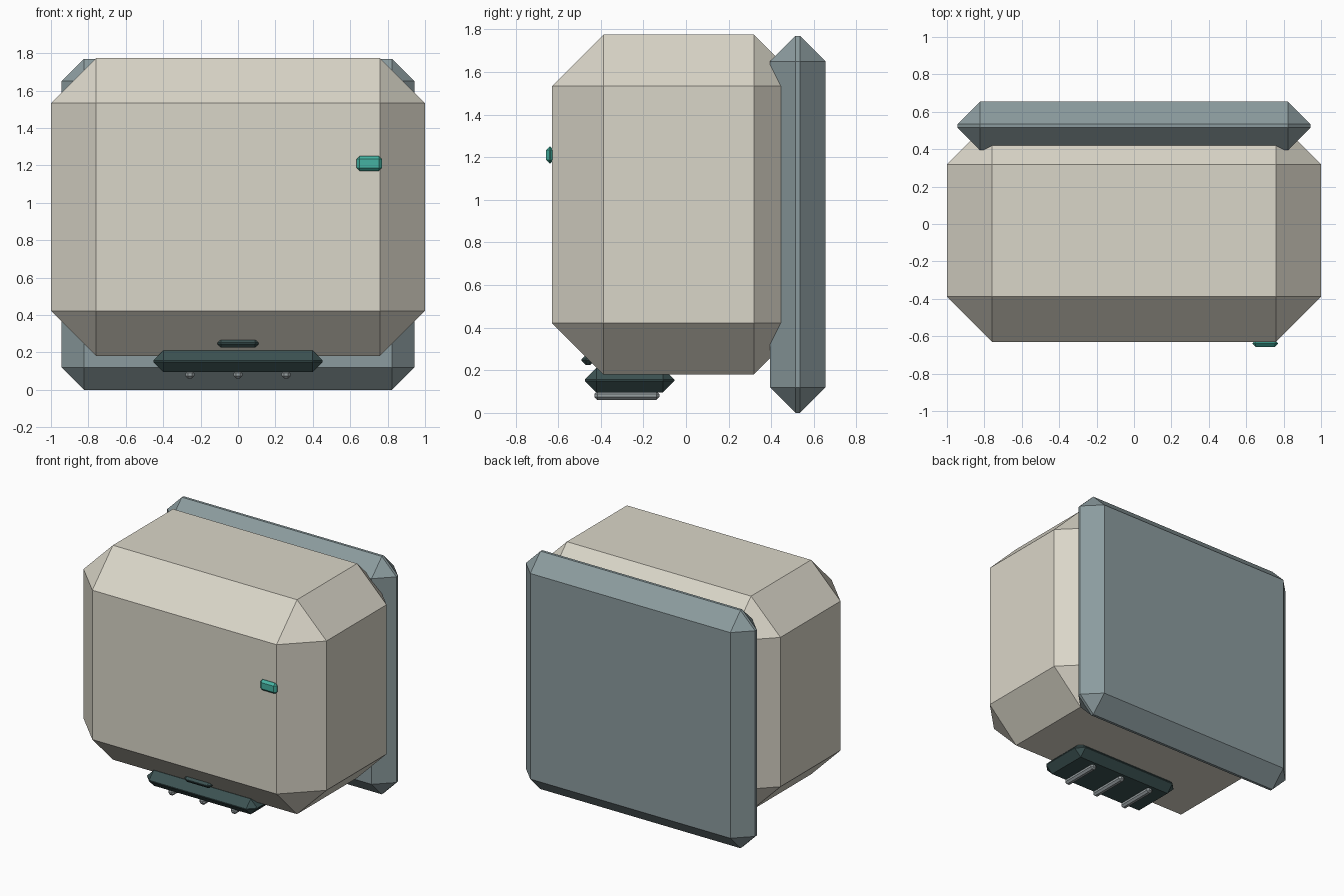
import bpy
import bmesh
from mathutils import Vector

if "Cube" in bpy.data.objects:
    bpy.data.objects.remove(bpy.data.objects["Cube"], do_unlink=True)


def material(name, rgb):
    mat = bpy.data.materials.new(name)
    mat.use_nodes = True
    color = (*rgb, 1)
    mat.diffuse_color = color
    mat.node_tree.nodes["Principled BSDF"].inputs["Base Color"].default_value = color
    return mat


def chamfered_box(name, low, high, chamfer, mat):
    """Box between two corners, with flat one-segment chamfers on every edge."""
    low, high = Vector(low), Vector(high)
    size, centre = high - low, (low + high) / 2
    bm = bmesh.new()
    bmesh.ops.create_cube(bm, size=1)
    bmesh.ops.scale(bm, vec=size, verts=bm.verts)
    bmesh.ops.bevel(bm, geom=bm.edges[:], offset=chamfer, offset_type='OFFSET',
                    segments=1, affect='EDGES')
    mesh = bpy.data.meshes.new(name)
    bm.to_mesh(mesh)
    bm.free()
    mesh.materials.append(mat)
    obj = bpy.data.objects.new(name, mesh)
    obj.location = centre
    bpy.context.collection.objects.link(obj)
    return obj


cream = material("warm cream", (0.70, 0.67, 0.58))
slate = material("slate blue grey", (0.26, 0.33, 0.345))
dark = material("dark teal", (0.045, 0.085, 0.085))
metal = material("light grey metal", (0.32, 0.36, 0.37))
teal = material("bright teal", (0.06, 0.45, 0.36))

# Main housing and the wall plate behind it
chamfered_box("housing", (-1, -0.63, 0.18), (1, 0.56, 1.775), 0.242, cream)
chamfered_box("back_plate", (-0.943, 0.395, 0), (0.943, 0.655, 1.77), 0.12, slate)

# Outlet under the housing, with three vanes
chamfered_box("outlet", (-0.453, -0.475, 0.095), (0.453, -0.055, 0.21), 0.054, dark)
for side, x in (("right", -0.257), ("middle", 0), ("left", 0.257)):
    chamfered_box(f"outlet_vane_{side}", (x - 0.024, -0.43, 0.06),
                  (x + 0.024, -0.125, 0.103), 0.014, metal)

# Small bar on the lower front slope, and the indicator light
chamfered_box("front_bar", (-0.11, -0.49, 0.225), (0.11, -0.43, 0.272), 0.02, dark)
chamfered_box("indicator_light", (0.633, -0.657, 1.17), (0.77, -0.62, 1.25), 0.017, teal)
